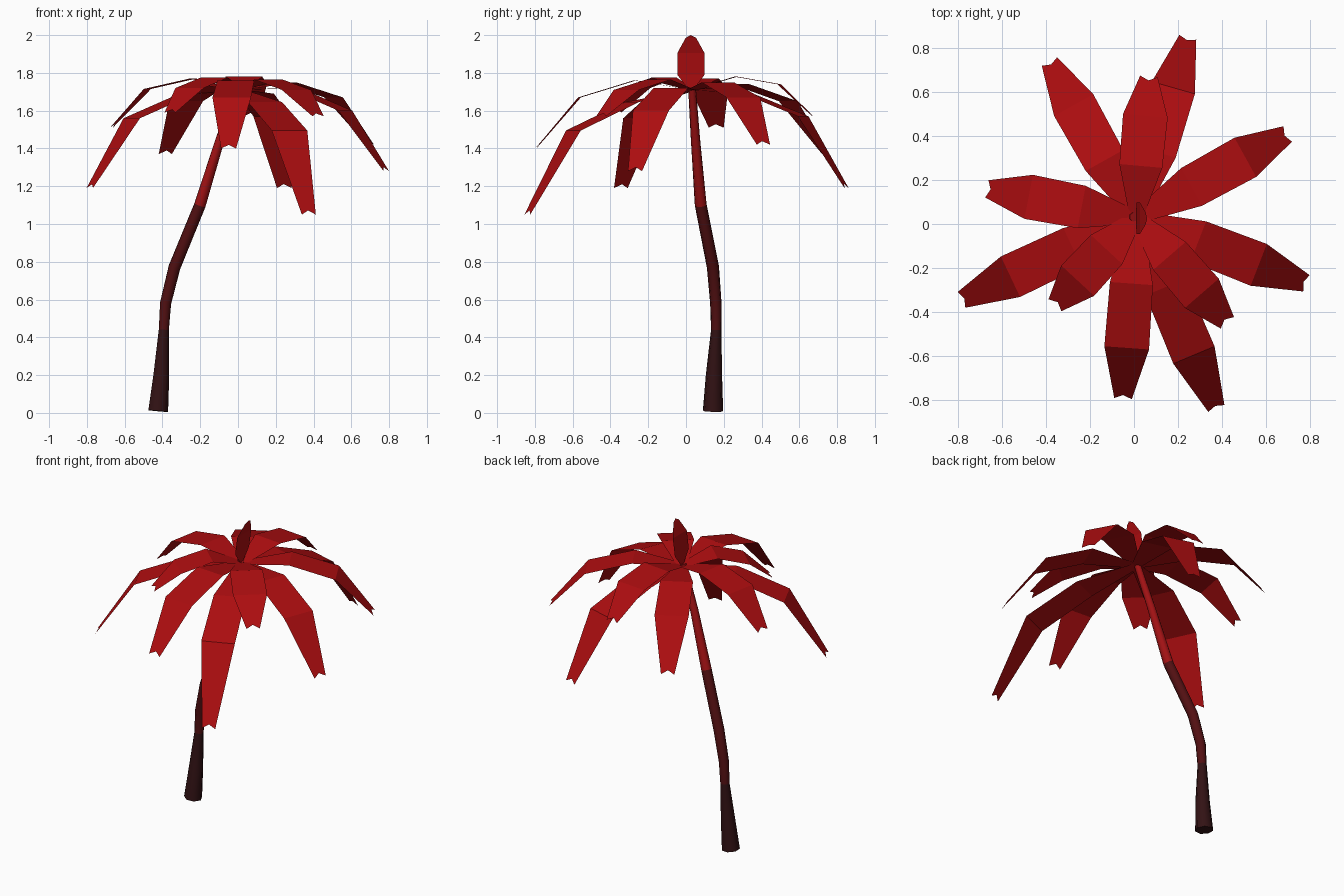
import bpy, bmesh, math
from mathutils import Vector

if "Cube" in bpy.data.objects:
    bpy.data.objects.remove(bpy.data.objects["Cube"])


def material(name, rgb):
    m = bpy.data.materials.new(name)
    m.diffuse_color = (*rgb, 1)
    m.use_nodes = True
    m.node_tree.nodes["Principled BSDF"].inputs["Base Color"].default_value = m.diffuse_color
    return m


LEAF = material("leaf red", (0.42, 0.004, 0.005))
TRUNK = [material("bark dark", (0.032, 0.006, 0.007)),
         material("bark maroon", (0.085, 0.005, 0.006)),
         material("bark red", (0.36, 0.006, 0.007))]


def finish(name, bm, mats):
    mesh = bpy.data.meshes.new(name)
    bm.to_mesh(mesh)
    bm.free()
    for m in mats:
        mesh.materials.append(m)
    ob = bpy.data.objects.new(name, mesh)
    bpy.context.collection.objects.link(ob)
    return ob


# Trunk: a bent tapering tube, (x, y, z, radius) per ring, coloured by height
PATH = [(-0.425, 0.143, 0.01, 0.055), (-0.408, 0.148, 0.20, 0.044),
        (-0.394, 0.160, 0.44, 0.028), (-0.385, 0.158, 0.58, 0.031),
        (-0.338, 0.143, 0.77, 0.033), (-0.203, 0.078, 1.10, 0.032),
        (-0.095, 0.050, 1.45, 0.025), (0.0, 0.032, 1.72, 0.021)]
SIDES = 7
bm = bmesh.new()
rings = []
for i, p in enumerate(PATH):
    c = Vector(p[:3])
    t = (Vector(PATH[min(i + 1, len(PATH) - 1)][:3]) - Vector(PATH[max(i - 1, 0)][:3])).normalized()
    v = t.cross(Vector((1, 0, 0))).normalized()
    u = v.cross(t)
    rings.append([bm.verts.new(c + p[3] * (u * math.cos(a) + v * math.sin(a)))
                  for a in (math.tau * k / SIDES for k in range(SIDES))])
for i in range(len(rings) - 1):
    for k in range(SIDES):
        j = (k + 1) % SIDES
        f = bm.faces.new((rings[i][k], rings[i][j], rings[i + 1][j], rings[i + 1][k]))
        f.material_index = (PATH[i][2] >= 0.44) + (PATH[i][2] >= 1.1)
        f.smooth = True
bm.faces.new(rings[0])
bm.faces.new(rings[-1]).material_index = 2
bmesh.ops.recalc_face_normals(bm, faces=bm.faces)
finish("trunk", bm, TRUNK)

# Drooping leaves: tip x, y, z, then heights of the outer and inner bends
ROOT = Vector((0.01, 0.03, 1.71))
LEAVES = [(0.245, 0.85, 1.19, 1.57, 1.69), (0.70, 0.41, 1.42, 1.67, 1.75),
          (0.785, -0.27, 1.28, 1.60, 1.72), (0.425, -0.45, 1.57, 1.71, 1.765),
          (0.375, -0.84, 1.05, 1.495, 1.645), (-0.05, -0.795, 1.40, 1.67, 1.76),
          (-0.36, -0.37, 1.59, 1.72, 1.775), (-0.785, -0.345, 1.19, 1.56, 1.685),
          (-0.67, 0.16, 1.51, 1.715, 1.77), (-0.385, 0.74, 1.37, 1.65, 1.74),
          (0.068, 0.672, 1.57, 1.74, 1.78)]
for n, (x, y, z, z_out, z_in) in enumerate(LEAVES):
    out = Vector((x - ROOT.x, y - ROOT.y, 0))
    side = Vector((-out.y, out.x, 0)).normalized()
    bm = bmesh.new()
    rows = []
    for frac, h, half in ((0, ROOT.z, 0.03), (0.365, z_in, 0.098), (0.72, z_out, 0.102), (1, z, 0.04)):
        c = ROOT + out * frac
        c.z = h
        rows.append([bm.verts.new(c - side * half), bm.verts.new(c + side * half)])
    for a, b in zip(rows[:2], rows[1:3]):
        bm.faces.new((a[0], b[0], b[1], a[1]))
    # Last panel ends in a small notch
    a, b = rows[2], rows[3]
    mid = (b[0].co + b[1].co) / 2
    base = (a[0].co + a[1].co) / 2
    notch = bm.verts.new(mid + (base - mid).normalized() * 0.025)
    bm.faces.new((a[0], b[0], notch, b[1], a[1]))
    finish(f"leaf_{n + 1}", bm, [LEAF])

# Upright young leaf: (half width, x, z) rows with a rounded tip
bm = bmesh.new()
rows = [[bm.verts.new((x, 0.026 + s * w, z)) for s in (-1, 1)]
        for w, x, z in ((0.012, 0.008, 1.71), (0.072, 0.012, 1.79),
                        (0.072, 0.027, 1.905), (0.028, 0.053, 1.985))]
for a, b in zip(rows, rows[1:]):
    bm.faces.new((a[0], b[0], b[1], a[1]))
tip = bm.verts.new((0.06, 0.024, 2.0))
bm.faces.new((rows[-1][0], tip, rows[-1][1]))
finish("young_leaf", bm, [LEAF])
